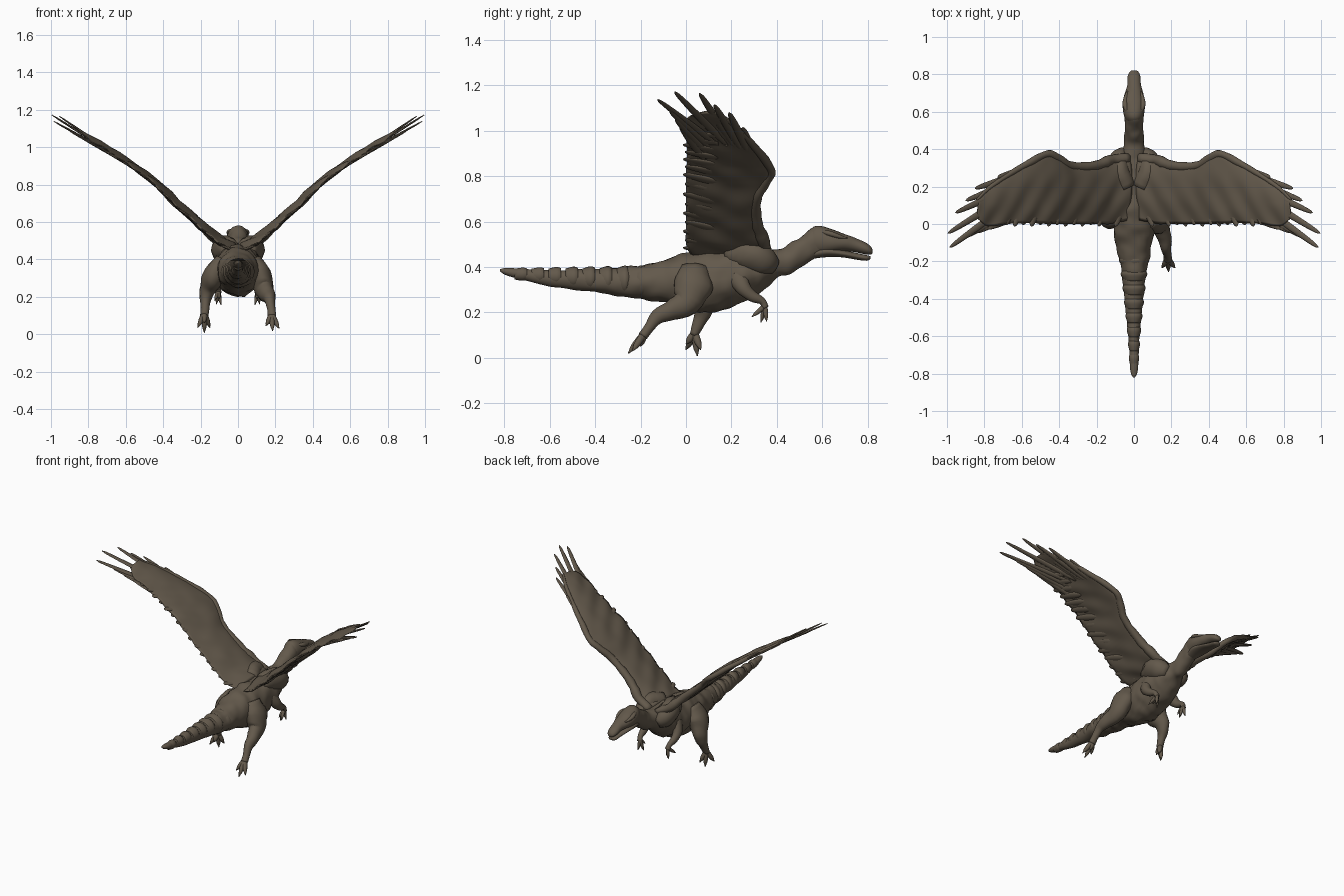
import bpy, bmesh, math
from mathutils import Vector, noise

cube = bpy.data.objects.get("Cube")
if cube:
    bpy.data.objects.remove(cube)

hide = bpy.data.materials.new("brown_hide")
hide.use_nodes = True
colour = (0.125, 0.1, 0.071, 1)
hide.diffuse_color = colour
hide.node_tree.nodes["Principled BSDF"].inputs["Base Color"].default_value = colour


def finish(name, bm, mirror):
    bmesh.ops.recalc_face_normals(bm, faces=bm.faces)
    for f in bm.faces:
        f.smooth = True
    mesh = bpy.data.meshes.new(name)
    bm.to_mesh(mesh)
    bm.free()
    mesh.materials.append(hide)
    obj = bpy.data.objects.new(name, mesh)
    bpy.context.collection.objects.link(obj)
    if mirror:
        obj.modifiers.new("mirror", "MIRROR").use_mirror_merge = False
    return obj


def spline(pts, steps):
    """Catmull-Rom resampling of tuples of any length."""
    pts = [Vector(p) for p in pts]
    pts = [pts[0] * 2 - pts[1]] + pts + [pts[-1] * 2 - pts[-2]]
    out = []
    for a, b, c, d in zip(pts, pts[1:], pts[2:], pts[3:]):
        for i in range(steps):
            t = i / steps
            out.append((b * 2 + (c - a) * t + (a * 2 - b * 5 + c * 4 - d) * t ** 2
                        + (b * 3 - a - c * 3 + d) * t ** 3) / 2)
    return out + [pts[-2]]


def skin(bm, rings):
    """Join closed rings of points into a capped tube."""
    rows = [[bm.verts.new(p) for p in ring] for ring in rings]
    n = len(rows[0])
    for a, b in zip(rows, rows[1:]):
        for i in range(n):
            j = (i + 1) % n
            bm.faces.new((a[i], a[j], b[j], b[i]))
    bm.faces.new(rows[0])
    bm.faces.new(rows[-1])


def add_limb(bm, pts, ref=(1, 0, 0), axis=None, seg=14, steps=4, rough=0.0):
    """Elliptical tube through points of x, y, z, width, height."""
    path = spline(pts, steps)
    rings = []
    for k, p in enumerate(path):
        c = Vector(p[:3])
        t = axis or (Vector(path[min(k + 1, len(path) - 1)][:3])
                     - Vector(path[max(k - 1, 0)][:3])).normalized()
        side = Vector(ref)
        side = (side - t * side.dot(t)).normalized()
        up = side.cross(t)
        w, h = max(p[3], 0.002), max(p[4], 0.002)
        ring = []
        for i in range(seg):
            a = math.tau * i / seg
            d = side * w * math.cos(a) + up * h * math.sin(a)
            ring.append(c + d * (1 + rough * noise.noise((c + d) * 18)))
        rings.append(ring)
    skin(bm, rings)


def limb(name, pts, mirror=False, **kw):
    bm = bmesh.new()
    add_limb(bm, pts, **kw)
    return finish(name, bm, mirror)


def trunk(name, rows, **kw):
    """Tube along y from rows of y, top, bottom, half width."""
    pts = [(0, y, (t + b) / 2, w, (t - b) / 2) for y, t, b, w in rows]
    return limb(name, pts, axis=Vector((0, 1, 0)), seg=24, **kw)


# Body, neck and tail
trunk("body_and_tail", [
    (-.82, .39, .38, .006), (-.78, .395, .36, .02), (-.6, .385, .315, .03),
    (-.4, .39, .29, .05), (-.3, .397, .272, .06), (-.2, .407, .258, .077),
    (-.1, .43, .245, .1), (0, .46, .215, .115), (.1, .475, .2, .12),
    (.2, .48, .225, .12), (.3, .485, .27, .11), (.36, .475, .315, .085),
    (.41, .477, .355, .058), (.46, .505, .37, .05), (.52, .545, .41, .05),
    (.57, .575, .435, .05), (.62, .56, .45, .04)], steps=8, rough=.12)

# Scaly folds around the tail
bm = bmesh.new()
for i in range(8):
    y = -.72 + i * .075
    w = .026 + .05 * (i / 7) ** 1.3
    h = .028 + .042 * i / 7
    z = .368 - .033 * i / 7
    add_limb(bm, [(0, y - .035, z, w * .8, h * .85), (0, y, z, w * 1.06, h * 1.03),
                  (0, y + .02, z, w * .95, h * .9)], axis=Vector((0, 1, 0)), seg=20)
finish("tail_folds", bm, False)

# Head
trunk("skull", [(.53, .545, .45, .035), (.575, .582, .45, .052), (.64, .567, .46, .06),
                (.69, .548, .468, .052), (.74, .53, .466, .037), (.79, .508, .456, .034),
                (.815, .488, .455, .022), (.822, .475, .462, .008)], rough=.06)
trunk("lower_jaw", [(.55, .48, .435, .035), (.62, .49, .443, .052), (.69, .475, .442, .046),
                    (.75, .462, .432, .033), (.795, .452, .427, .028),
                    (.812, .448, .434, .014)])
limb("brow", [(.03, .59, .555, .006, .006), (.046, .63, .548, .014, .012),
              (.045, .67, .535, .012, .01), (.035, .71, .525, .004, .004)], mirror=True)

# Shoulders
limb("shoulder", [(.04, .19, .46, .05, .05), (.075, .27, .46, .062, .07),
                  (.08, .34, .43, .055, .065), (.055, .39, .4, .025, .035)],
     mirror=True, rough=.15)

# Wing membrane: x, z, leading y, trailing y, half thickness
stations = [(.03, .45, .36, .02, .025), (.12, .505, .355, .0, .024), (.2, .575, .325, .0, .022),
            (.33, .69, .32, .0, .019), (.4, .76, .36, .0, .018), (.46, .815, .385, .0, .017),
            (.55, .882, .345, .005, .015), (.68, .972, .27, .0, .012),
            (.78, 1.035, .2, -.01, .009), (.84, 1.075, .14, .03, .005)]
span = spline(stations, 8)


def wing_z(x):
    for a, b in zip(span, span[1:]):
        if x <= b[0]:
            return a[1] + (b[1] - a[1]) * (x - a[0]) / (b[0] - a[0])
    return span[-1][1]


bm = bmesh.new()
rings = []
chord = 20
for k, s in enumerate(span):
    a, b = span[max(k - 1, 0)], span[min(k + 1, len(span) - 1)]
    normal = Vector((a[1] - b[1], 0, b[0] - a[0])).normalized()
    ring = []
    for i in range(2 * chord):
        v = i / chord if i <= chord else 2 - i / chord
        face = 1 if i <= chord else -1
        y = s[2] + (s[3] - s[2]) * v
        thick = s[4] * (2.4 * math.sqrt(v) * (1 - v) + .15)
        groove = .005 * math.sin(55 * (s[0] + .5 * y)) * v
        camber = .012 * math.sin(math.pi * v) + .008 * (1 - v) - .004
        bump = .006 * noise.noise(Vector((s[0] * 12, y * 9, 0)))
        ring.append(Vector((s[0], y, s[1])) + normal * (face * thick + groove + camber + bump))
    rings.append(ring)
skin(bm, rings)
finish("wing_membrane", bm, True)

# Arm bone along the leading edge of each wing
limb("wing_bone", [(s[0], s[2] - .012, s[1] + .008, s[4] * 1.2, s[4] * 1.1)
                   for s in stations], mirror=True, ref=(0, 1, 0), rough=.35)


def feather(bm, base, tip, width, thick=.007):
    base, tip = Vector(base), Vector(tip)
    pts = [(*base.lerp(tip, f), width * w, thick * w)
           for f, w in ((0, .5), (.3, 1), (.7, .85), (.94, .55), (1, .1))]
    add_limb(bm, pts, ref=(0, 1, 0), seg=8, steps=3)


# Long flight feathers fanning out of the tip
bm = bmesh.new()
for (bx, by), tip in (
        ((.52, .31), (.73, .25, 1.015)), ((.56, .28), (.85, .19, 1.08)),
        ((.58, .25), (.9, .125, 1.115)), ((.6, .22), (.955, .06, 1.165)),
        ((.62, .18), (.995, -.05, 1.172)), ((.62, .14), (.985, -.125, 1.138)),
        ((.6, .11), (.9, -.07, 1.085)), ((.57, .09), (.84, -.045, 1.05)),
        ((.53, .08), (.78, -.025, 1.02))):
    feather(bm, (bx, by, wing_z(bx) + .004), tip, .02)
finish("flight_feathers", bm, True)

# Short feathers along the trailing edge
bm = bmesh.new()
for i in range(15):
    x = .1 + i * .045
    feather(bm, (x - .05, .14, wing_z(x - .05) + .002),
            (x, -.012 + .008 * (i % 2), wing_z(x) - .006), .024, .008)
finish("trailing_feathers", bm, True)

# Small covert feathers beyond the wrist
bm = bmesh.new()
for i in range(5):
    x = .5 + i * .06
    y = .355 - i * .035
    feather(bm, (x - .08, y - .01, wing_z(x - .08) + .008),
            (x + .05, y - .025, wing_z(x + .05) + .01), .014)
finish("covert_feathers", bm, True)


def claws(name, root, tips, r, mirror=False):
    """Toes that swell at the joint and end in a point."""
    bm = bmesh.new()
    for tip in tips:
        a, b = Vector(root), Vector(tip)
        add_limb(bm, [(*a, r, r), (*a.lerp(b, .4), r * .95, r), (*a.lerp(b, .7), r * .7, r * .8),
                      (*b, r * .1, r * .1)], seg=10)
    finish(name, bm, mirror)


# Hind legs, one swept back and one drawn forward
limb("left_leg", [(.08, .04, .4, .04, .06), (.115, .03, .32, .062, .085),
                  (.14, .0, .24, .05, .062), (.16, -.065, .21, .04, .046),
                  (.17, -.125, .18, .027, .032), (.178, -.165, .13, .022, .023),
                  (.182, -.19, .095, .024, .022)], rough=.15)
claws("left_toes", (.18, -.185, .105),
      [(.15, -.235, .045), (.185, -.255, .018), (.22, -.235, .03), (.185, -.2, .05)], .016)
limb("right_leg", [(-.08, .05, .4, .04, .06), (-.125, .05, .32, .062, .08),
                   (-.16, .075, .25, .046, .055), (-.17, .075, .2, .034, .04),
                   (-.175, .055, .15, .023, .026), (-.18, .035, .1, .023, .02)], rough=.15)
claws("right_toes", (-.18, .038, .11),
      [(-.215, .0, .035), (-.18, .05, .007), (-.15, .065, .035), (-.18, .0, .06)], .016)

# Front arms
limb("front_arm", [(.085, .215, .37, .03, .045), (.11, .25, .31, .03, .036),
                   (.115, .29, .272, .022, .024), (.11, .335, .25, .017, .017),
                   (.105, .35, .222, .018, .015)], mirror=True, rough=.15)
claws("front_claws", (.105, .348, .228),
      [(.09, .33, .155), (.115, .355, .16), (.125, .29, .18), (.1, .3, .19)], .011, True)
